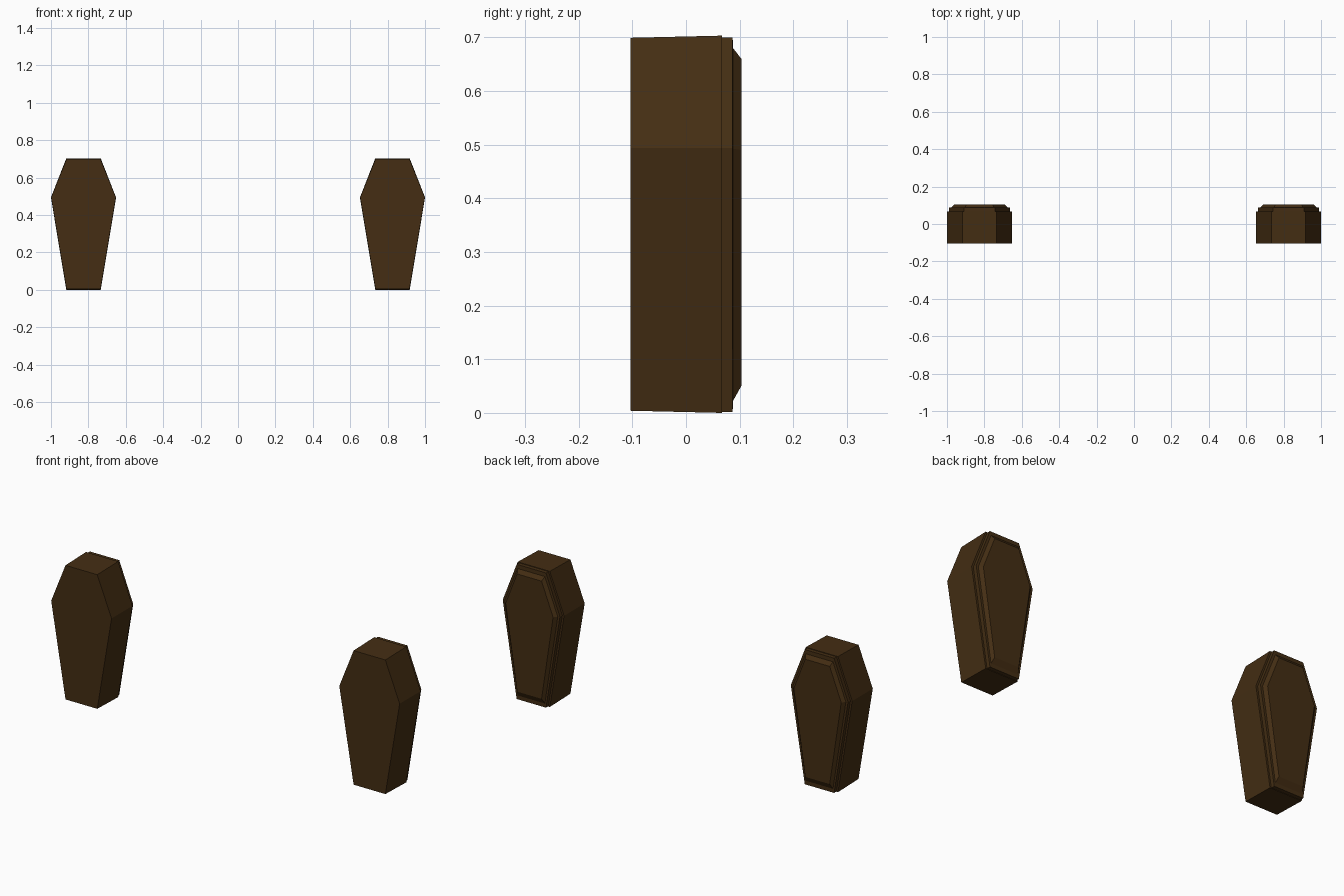
import bpy, bmesh

if "Cube" in bpy.data.objects:
    bpy.data.objects.remove(bpy.data.objects["Cube"])

wood = bpy.data.materials.new("dark_brown_wood")
wood.diffuse_color = (0.058, 0.027, 0.0065, 1)
wood.use_nodes = True
wood.node_tree.nodes["Principled BSDF"].inputs["Base Color"].default_value = wood.diffuse_color

CENTRE_X = 0.826


def outline(end, wide, z0, zw, z1):
    """Six-sided coffin outline: half widths at the ends and shoulders, then heights."""
    return [(-end, z0), (end, z0), (wide, zw), (end, z1), (-end, z1), (-wide, zw)]


def loft(name, sections, cx):
    """Join matching outlines placed at successive y positions into a closed solid."""
    bm = bmesh.new()
    rings = [[bm.verts.new((cx + x, y, z)) for x, z in pts] for y, pts in sections]
    for a, b in zip(rings, rings[1:]):
        for i in range(6):
            j = (i + 1) % 6
            bm.faces.new((a[i], a[j], b[j], b[i]))
    bm.faces.new(rings[0])
    bm.faces.new(rings[-1][::-1])
    bmesh.ops.recalc_face_normals(bm, faces=bm.faces)
    mesh = bpy.data.meshes.new(name)
    bm.to_mesh(mesh)
    bm.free()
    mesh.materials.append(wood)
    bpy.context.collection.objects.link(bpy.data.objects.new(name, mesh))


for side, cx in (("left", -CENTRE_X), ("right", CENTRE_X)):
    # Box, tapering very slightly toward the front
    loft(f"{side}_coffin_box", [
        (-0.103, outline(0.091, 0.173, 0.004, 0.494, 0.699)),
        (0.067, outline(0.092, 0.174, 0.0, 0.494, 0.703))], cx)
    # Lid: narrower slab, then a raised panel with bevelled rim
    loft(f"{side}_coffin_lid", [
        (0.066, outline(0.084, 0.164, 0.002, 0.494, 0.70)),
        (0.087, outline(0.084, 0.164, 0.002, 0.494, 0.70)),
        (0.0875, outline(0.078, 0.152, 0.022, 0.492, 0.68)),
        (0.103, outline(0.070, 0.136, 0.05, 0.49, 0.66))], cx)
